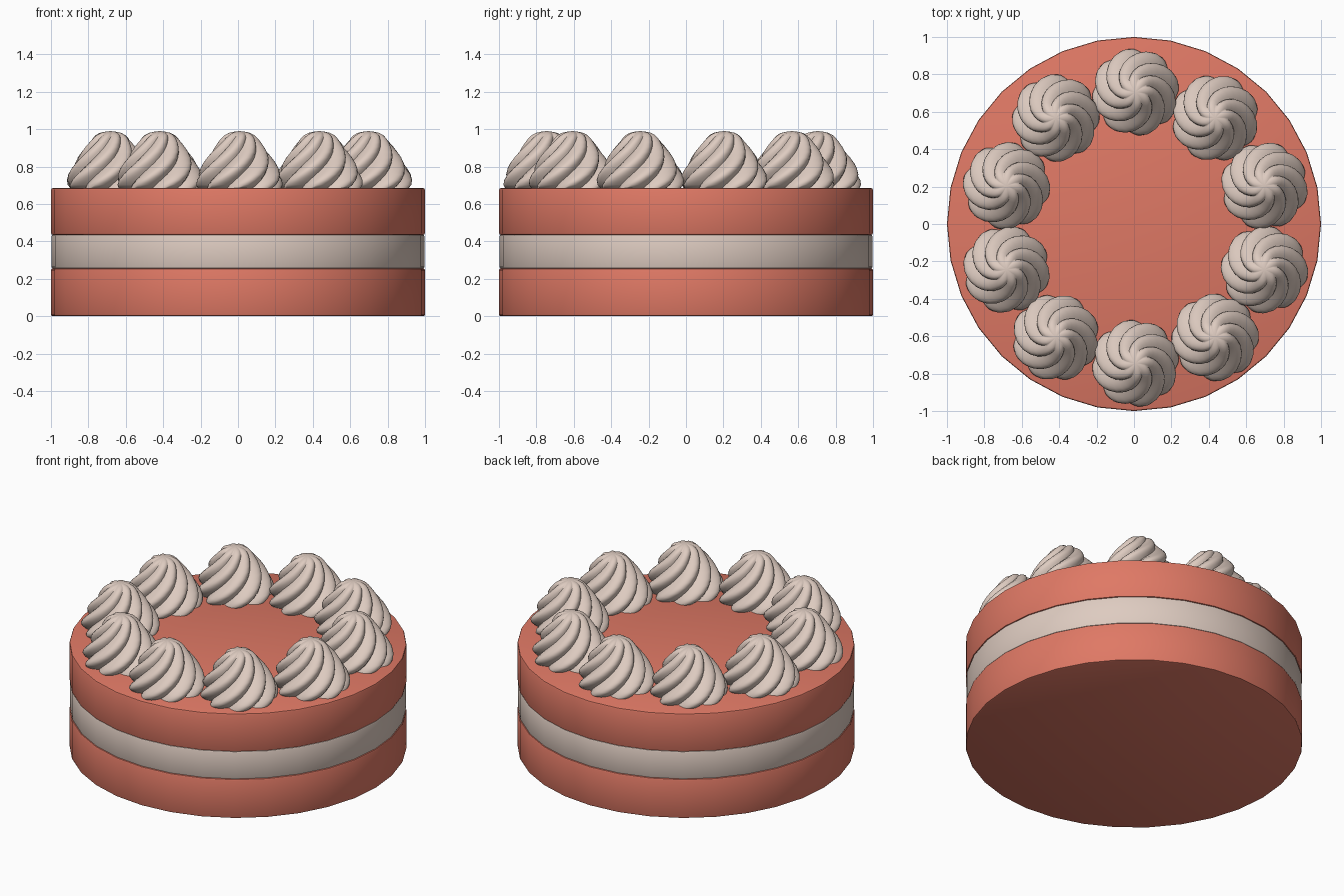
import bpy, bmesh, math

if "Cube" in bpy.data.objects:
    bpy.data.objects.remove(bpy.data.objects["Cube"])


def material(name, rgb):
    m = bpy.data.materials.new(name)
    m.diffuse_color = (*rgb, 1)
    m.use_nodes = True
    m.node_tree.nodes["Principled BSDF"].inputs["Base Color"].default_value = m.diffuse_color
    return m


SPONGE = material("red_sponge", (0.74, 0.19, 0.13))
CREAM = material("pale_cream", (0.73, 0.60, 0.53))


def smooth(ob, degrees):
    bpy.ops.object.select_all(action='DESELECT')
    ob.select_set(True)
    bpy.context.view_layer.objects.active = ob
    bpy.ops.object.shade_smooth_by_angle(angle=math.radians(degrees))


def finish(bm, name, mat, degrees):
    bmesh.ops.recalc_face_normals(bm, faces=bm.faces)
    me = bpy.data.meshes.new(name)
    bm.to_mesh(me)
    bm.free()
    me.materials.append(mat)
    ob = bpy.data.objects.new(name, me)
    bpy.context.collection.objects.link(ob)
    smooth(ob, degrees)
    return ob


# Cake layers: 32-sided discs with softened rims
def layer(name, z0, z1, radius, mat):
    bm = bmesh.new()
    bmesh.ops.create_cone(bm, cap_ends=True, segments=32, radius1=radius,
                          radius2=radius, depth=z1 - z0)
    for v in bm.verts:
        v.co.z += (z0 + z1) / 2
    rims = [e for e in bm.edges if abs(e.verts[0].co.z - e.verts[1].co.z) < 1e-4]
    bmesh.ops.bevel(bm, geom=rims, offset=0.01, segments=2, profile=0.5,
                    affect='EDGES')
    finish(bm, name, mat, 40)


layer("bottom_sponge", 0.0, 0.256, 1.0, SPONGE)
layer("cream_filling", 0.254, 0.437, 0.997, CREAM)
layer("top_sponge", 0.435, 0.685, 1.0, SPONGE)

# Piped cream rosette: (ridge radius, height) profile, eight twisted ridges
PROFILE = [(0.222, 0.0), (0.233, 0.02), (0.234, 0.045), (0.226, 0.075),
           (0.212, 0.105), (0.195, 0.135), (0.176, 0.165), (0.155, 0.195),
           (0.134, 0.222), (0.115, 0.246), (0.098, 0.268), (0.080, 0.285),
           (0.058, 0.297), (0.032, 0.303)]
SEG, RIDGES, TWIST, BASE = 80, 8, math.radians(105), 0.683


def rosette(name, angle):
    cx = 0.008 + 0.725 * math.cos(angle)
    cy = -0.02 + 0.725 * math.sin(angle)
    bm = bmesh.new()
    rings = []
    for r, h in PROFILE:
        turn = angle + TWIST * h / 0.303
        ring = []
        for i in range(SEG):
            a = 2 * math.pi * i / SEG
            # rounded ridges meeting in sharp grooves
            groove = 1 - abs(math.cos(RIDGES * a / 2))
            rr = r * (1 - 0.20 * groove)
            ring.append(bm.verts.new((cx + rr * math.cos(a + turn),
                                      cy + rr * math.sin(a + turn), BASE + h)))
        rings.append(ring)
    for lo, hi in zip(rings, rings[1:]):
        for i in range(SEG):
            j = (i + 1) % SEG
            bm.faces.new((lo[i], lo[j], hi[j], hi[i]))
    tip = bm.verts.new((cx, cy, BASE + 0.307))
    for i in range(SEG):
        bm.faces.new((rings[-1][i], rings[-1][(i + 1) % SEG], tip))
    bm.faces.new(rings[0][::-1])
    finish(bm, name, CREAM, 60)


for k in range(10):
    rosette(f"cream_rosette_{k + 1}", math.radians(18 + 36 * k))
